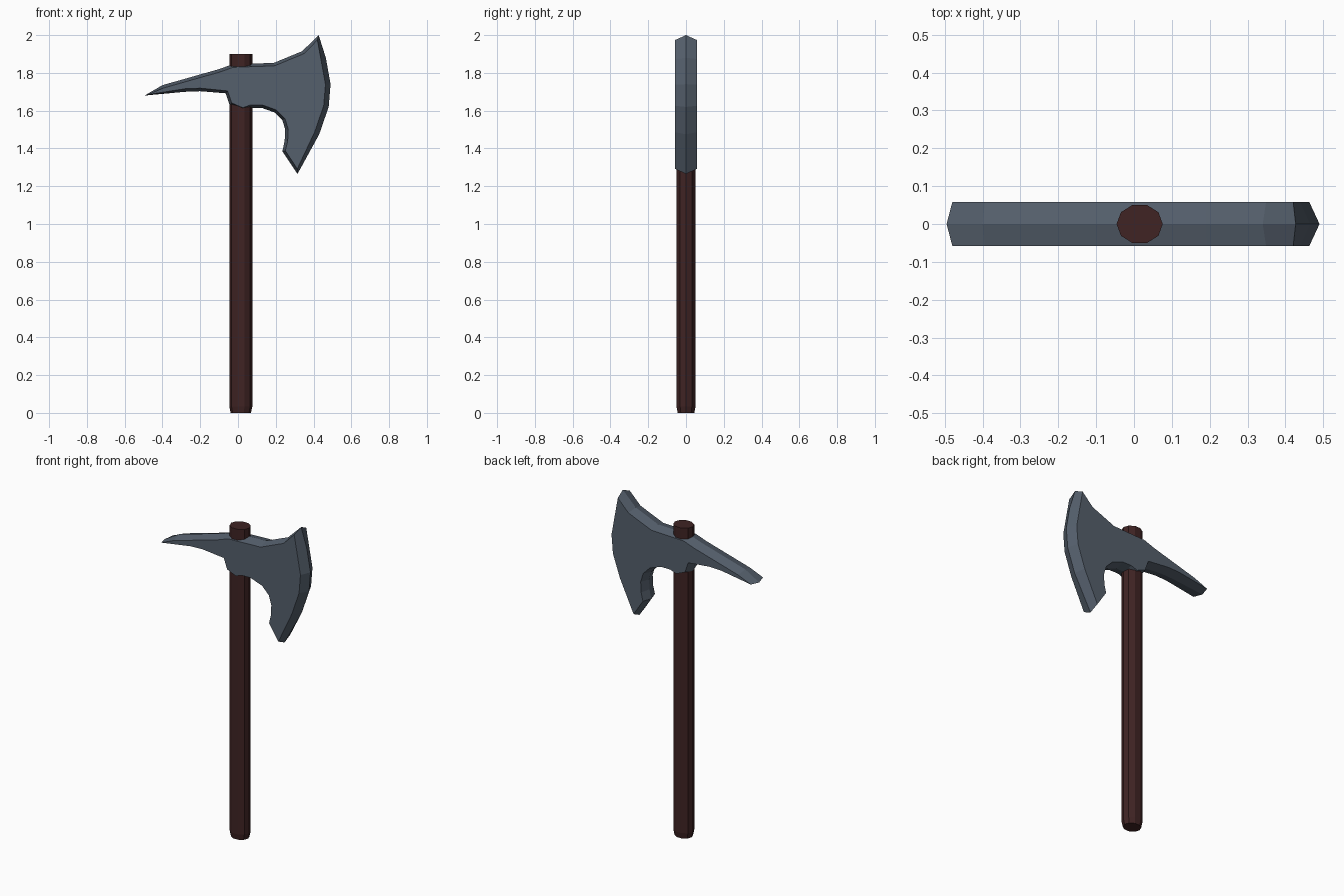
import bpy
import bmesh
import math
from mathutils import Vector

cube = bpy.data.objects.get("Cube")
if cube:
    bpy.data.objects.remove(cube, do_unlink=True)


def make_material(name, colour):
    mat = bpy.data.materials.new(name)
    mat.use_nodes = True
    mat.diffuse_color = colour
    bsdf = mat.node_tree.nodes["Principled BSDF"]
    bsdf.inputs["Base Color"].default_value = colour
    bsdf.inputs["Roughness"].default_value = 0.7
    return mat


def make_object(name, bm, mat):
    bmesh.ops.recalc_face_normals(bm, faces=bm.faces)
    mesh = bpy.data.meshes.new(name)
    bm.to_mesh(mesh)
    bm.free()
    mesh.materials.append(mat)
    obj = bpy.data.objects.new(name, mesh)
    bpy.context.collection.objects.link(obj)
    return obj


def bridge(bm, a, b):
    for i in range(len(a)):
        j = (i + 1) % len(a)
        bm.faces.new((a[i], a[j], b[j], b[i]))


steel = make_material("dark steel", (0.09, 0.115, 0.15, 1))
wood = make_material("dark red wood", (0.05, 0.017, 0.017, 1))

# Axe head: ridge outline, clockwise from the spike tip
top = [(-.495, 1.68), (-.40, 1.735), (-.10, 1.82), (-.03, 1.845),
       (.19, 1.853), (.34, 1.915)]
edge = [(.427, 2.0), (.465, 1.88), (.49, 1.74), (.48, 1.62),
        (.43, 1.475), (.315, 1.265)]
under = [(.235, 1.385), (.247, 1.44), (.25, 1.50), (.235, 1.55),
         (.195, 1.59), (.125, 1.615), (.07, 1.615), (.025, 1.60),
         (-.045, 1.63), (-.065, 1.692), (-.20, 1.703), (-.28, 1.70)]
outline = [Vector(p) for p in top + edge + under]
half_thickness = 0.058


def inward(i):
    """Average inward direction at an outline corner."""
    total = Vector((0, 0))
    for a, b in ((i - 1, i), (i, (i + 1) % len(outline))):
        d = (outline[b] - outline[a]).normalized()
        total += Vector((d.y, -d.x))
    return total.normalized()


bm = bmesh.new()
ridge = [bm.verts.new((p.x, 0, p.y)) for p in outline]
for side in (-1, 1):
    ring = []
    for i, p in enumerate(outline):
        on_edge = len(top) <= i < len(top) + len(edge)
        q = p + inward(i) * (0.027 if on_edge else 0.016)
        ring.append(bm.verts.new((q.x, side * half_thickness, q.y)))
    bridge(bm, ridge, ring)
    bm.faces.new(ring)
make_object("axe_head", bm, steel)

# Handle: ten-sided shaft with a narrowed foot
bm = bmesh.new()
rings = []
for z, scale in ((0, 0.88), (0.035, 1), (1.9, 1)):
    rings.append([bm.verts.new((0.015 + 0.061 * scale * math.cos(a),
                                0.053 * scale * math.sin(a), z))
                  for a in (math.tau * k / 10 for k in range(10))])
bridge(bm, rings[0], rings[1])
bridge(bm, rings[1], rings[2])
bm.faces.new(rings[0])
bm.faces.new(rings[2])
make_object("handle", bm, wood)
